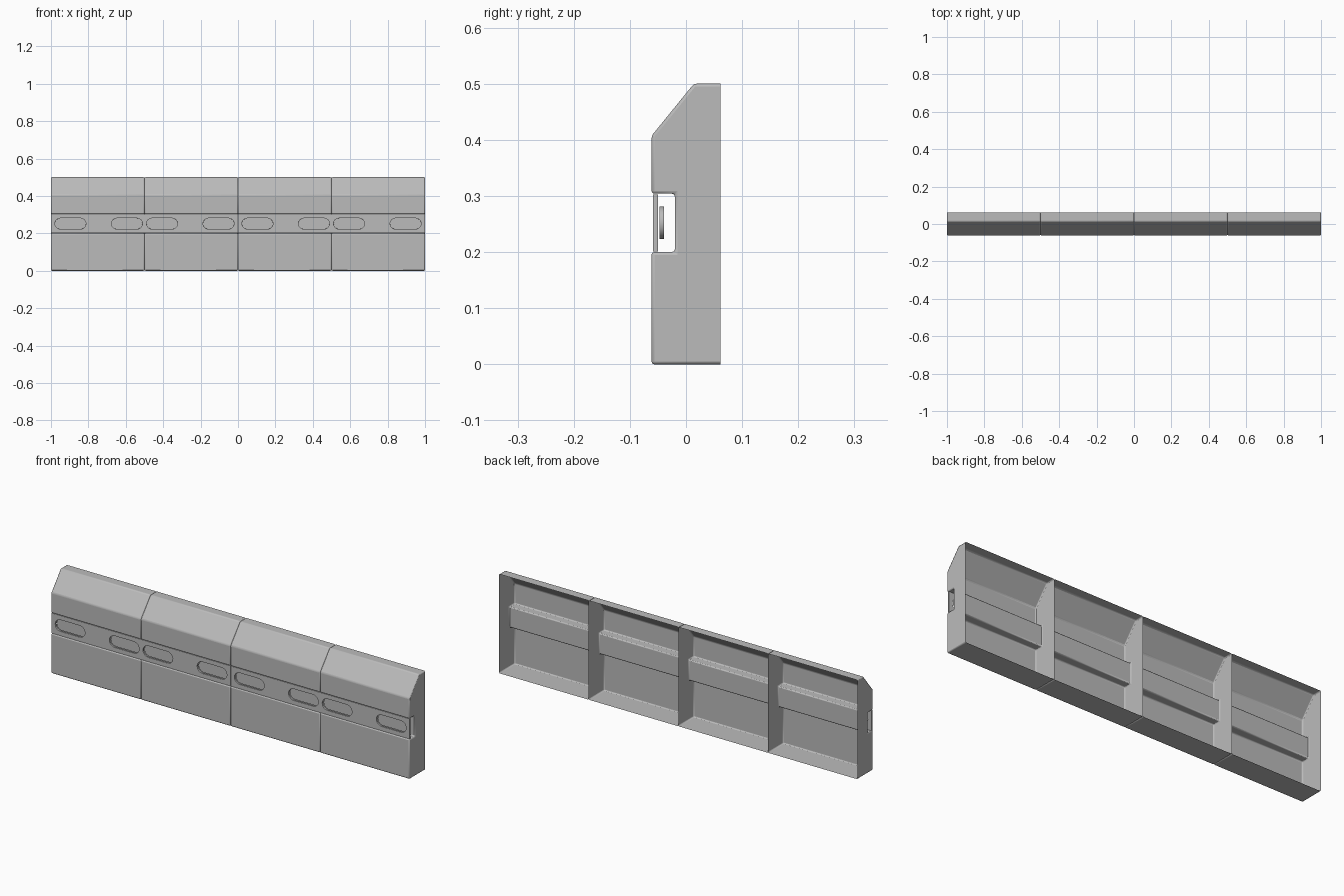
import bpy, bmesh, math

cube = bpy.data.objects.get("Cube")
if cube:
    bpy.data.objects.remove(cube, do_unlink=True)

GREY = (0.5, 0.5, 0.5, 1.0)
grey = bpy.data.materials.new("plain grey")
grey.use_nodes = True
grey.diffuse_color = GREY
grey.node_tree.nodes["Principled BSDF"].inputs["Base Color"].default_value = GREY


def add(name, mesh):
    obj = bpy.data.objects.new(name, mesh)
    bpy.context.collection.objects.link(obj)
    mesh.materials.clear()
    mesh.materials.append(grey)
    bpy.ops.object.select_all(action="DESELECT")
    obj.select_set(True)
    bpy.context.view_layer.objects.active = obj
    return obj


def smooth():
    bpy.ops.object.shade_smooth_by_angle(angle=math.radians(30))


# Side outline (y, z) of a panel, from the back bottom round the front to the back top
BACK, FRONT, GROOVE = 0.0615, -0.0615, -0.02
OUTLINE = [(BACK, 0), (FRONT, 0), (FRONT, 0.2), (GROOVE, 0.2), (GROOVE, 0.304),
           (FRONT, 0.304), (FRONT, 0.407), (0.014, 0.5), (BACK, 0.5)]


def panel(name, x0, x1):
    """Shell open at the back, with end walls and softened front edges."""
    bm = bmesh.new()
    left, right = ([bm.verts.new((x, y, z)) for y, z in OUTLINE] for x in (x0, x1))
    bm.faces.new(left)
    bm.faces.new(right[::-1])
    for i in range(len(OUTLINE) - 1):
        bm.faces.new((left[i], right[i], right[i + 1], left[i + 1]))
    bmesh.ops.recalc_face_normals(bm, faces=bm.faces)
    # make the normals point outward, away from the open back
    front = min(bm.faces, key=lambda f: f.calc_center_median().y)
    if front.normal.y > 0:
        bmesh.ops.reverse_faces(bm, faces=bm.faces)
    mesh = bpy.data.meshes.new(name)
    bm.to_mesh(mesh)
    bm.free()
    obj = add(name, mesh)
    bevel = obj.modifiers.new("soft edges", "BEVEL")
    bevel.width = 0.005
    bevel.segments = 2
    bevel.limit_method = "ANGLE"
    bevel.angle_limit = math.radians(30)
    smooth()


def slot_points(cx, half_length=0.083, radius=0.029, steps=8):
    """Round-ended slot outline centred on cx."""
    points = []
    for side in (1, -1):
        for i in range(steps + 1):
            a = math.pi * (i / steps - 0.5)
            points.append((cx + side * (half_length - radius + radius * math.cos(a)),
                           side * radius * math.sin(a)))
    return points


def plate(name, outlines, x, y, thickness, bevel=0.0):
    """Upright flat plate; outlines after the first become holes."""
    curve = bpy.data.curves.new(name + " outline", "CURVE")
    curve.dimensions = "2D"
    curve.fill_mode = "BOTH"
    curve.extrude = thickness / 2 - bevel
    curve.bevel_depth = bevel
    curve.offset = -bevel
    curve.bevel_resolution = 1
    for points in outlines:
        spline = curve.splines.new("POLY")
        spline.points.add(len(points) - 1)
        for p, (u, v) in zip(spline.points, points):
            p.co = (u, v, 0, 1)
        spline.use_cyclic_u = True
    source = bpy.data.objects.new(name + " outline", curve)
    bpy.context.collection.objects.link(source)
    deps = bpy.context.evaluated_depsgraph_get()
    mesh = bpy.data.meshes.new_from_object(source.evaluated_get(deps))
    bpy.data.objects.remove(source, do_unlink=True)
    obj = add(name, mesh)
    obj.rotation_euler.x = math.pi / 2
    obj.location = (x, y, 0.252)
    smooth()


# Four wall panels side by side
for i in range(4):
    panel(f"wall_panel_{i + 1}", -1 + i * 0.5, -0.5 + i * 0.5)

# Two slotted rails in the groove, with backing pieces behind the slots
SLOTS = (-0.396, -0.094, 0.094, 0.396)
HALF, TALL = 0.499, 0.051
for side, x in (("right", -0.5), ("left", 0.5)):
    border = [(-HALF, -TALL), (HALF, -TALL), (HALF, TALL), (-HALF, TALL)]
    plate(f"{side}_rail", [border] + [slot_points(c) for c in SLOTS],
          x, -0.0545, 0.009, 0.001)
    for i, c in enumerate(SLOTS):
        plate(f"{side}_slot_backing_{i + 1}", [slot_points(0)], x + c, -0.0435, 0.008)
